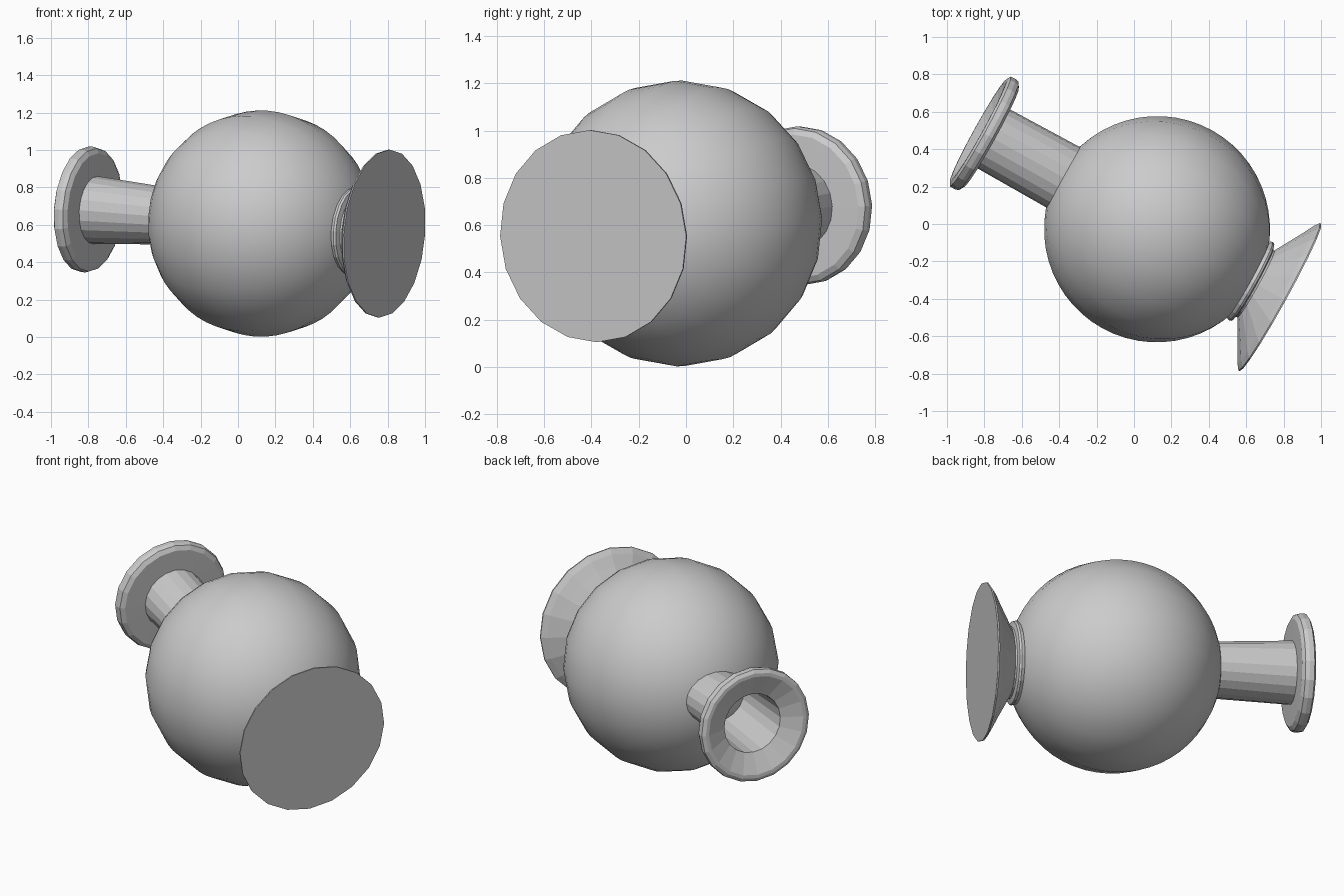
import bpy, bmesh, math
from mathutils import Vector, Matrix

if "Cube" in bpy.data.objects:
    bpy.data.objects.remove(bpy.data.objects["Cube"])

SIDES = 20
# Vase lies on its side: origin at the foot centre, local z runs towards the mouth
foot = Vector((0.783, -0.393, 0.553))
az = Vector((-0.873, 0.483, 0.071)).normalized()
ax = Vector((0.483, 0.873, 0)).normalized()
ay = az.cross(ax)
frame = Matrix.Translation(foot) @ Matrix((ax, ay, az)).transposed().to_4x4()


def lathe(name, profile, smooth=False):
    """Revolve (radius_x, radius_y, height) points around the vase axis."""
    bm = bmesh.new()
    rings = []
    for rx, ry, h in profile:
        if rx < 1e-4:
            rings.append([bm.verts.new((0, 0, h))])
        else:
            rings.append([bm.verts.new((rx * math.cos(a), ry * math.sin(a), h))
                          for a in (2 * math.pi * i / SIDES for i in range(SIDES))])
    for lo, hi in zip(rings, rings[1:]):
        for i in range(SIDES):
            j = (i + 1) % SIDES
            if len(lo) == 1:
                f = (lo[0], hi[j], hi[i])
            elif len(hi) == 1:
                f = (lo[i], lo[j], hi[0])
            else:
                f = (lo[i], lo[j], hi[j], hi[i])
            bm.faces.new(f).smooth = smooth
    bmesh.ops.recalc_face_normals(bm, faces=bm.faces)
    me = bpy.data.meshes.new(name)
    bm.to_mesh(me)
    bm.free()
    ob = bpy.data.objects.new(name, me)
    ob.matrix_world = frame
    bpy.context.collection.objects.link(ob)
    return ob


def round_profile(points):
    return [(r, r, h) for r, h in points]


# Round body
R, C, N = 0.605, 0.756, 28
lathe("body", round_profile([(R * math.sin(math.pi * i / N), C - R * math.cos(math.pi * i / N))
                             for i in range(N + 1)]), smooth=True)

# Flared foot with a waist and a small collar under the body
lathe("foot", round_profile([(0, 0), (0.45, 0), (0.45, 0.008), (0.42, 0.03), (0.36, 0.062),
                             (0.205, 0.15), (0.205, 0.16), (0.235, 0.168), (0.24, 0.18),
                             (0.235, 0.195), (0.215, 0.215)]))

# Neck, wide lip and the open bore inside
lathe("neck_and_lip", [(0.185, 0.15, 1.30), (0.18, 0.182, 1.77)] + round_profile([
    (0.305, 1.772), (0.33, 1.787), (0.337, 1.81), (0.335, 1.838), (0.315, 1.85), (0.295, 1.85),
    (0.175, 1.80)]) + [(0.175, 0.145, 1.30)])
